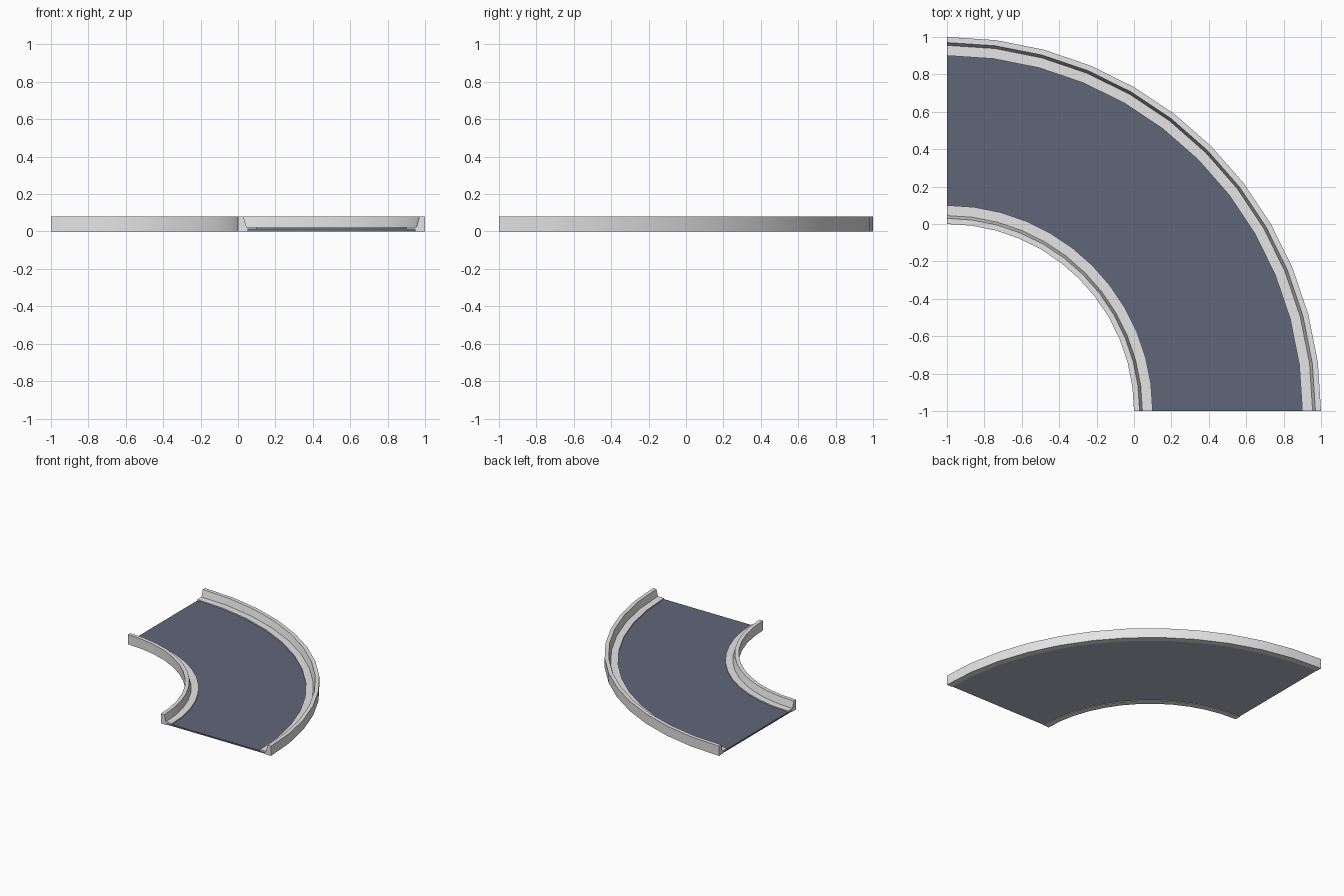
import bpy, bmesh, math

if "Cube" in bpy.data.objects:
    bpy.data.objects.remove(bpy.data.objects["Cube"])

CENTRE = (-1.0, -1.0)   # centre of the quarter turn
SEGMENTS = 12           # facets along the bend


def material(name, rgb):
    m = bpy.data.materials.new(name)
    m.diffuse_color = (*rgb, 1)
    m.use_nodes = True
    m.node_tree.nodes["Principled BSDF"].inputs["Base Color"].default_value = m.diffuse_color
    return m


rail_grey = material("light grey", (0.78, 0.78, 0.78))
belt_blue = material("slate blue", (0.117, 0.133, 0.191))
base_grey = material("lavender grey", (0.45, 0.45, 0.56))


def sweep(name, profile, mat, under=None):
    """Sweep a closed (radius, z) profile through the quarter turn."""
    bm = bmesh.new()
    rings = []
    for i in range(SEGMENTS + 1):
        a = math.pi / 2 * i / SEGMENTS
        rings.append([bm.verts.new((CENTRE[0] + r * math.cos(a),
                                    CENTRE[1] + r * math.sin(a), z))
                      for r, z in profile])
    n = len(profile)
    for a, b in zip(rings, rings[1:]):
        for j in range(n):
            k = (j + 1) % n
            bm.faces.new((a[j], a[k], b[k], b[j]))
    bm.faces.new(rings[0])
    bm.faces.new(rings[-1])
    bmesh.ops.recalc_face_normals(bm, faces=bm.faces)
    mesh = bpy.data.meshes.new(name)
    mesh.materials.append(mat)
    if under:   # downward faces take the underside colour
        mesh.materials.append(under)
        for f in bm.faces:
            f.material_index = int(f.normal.z < -0.5)
    # Smooth along the bend, sharp across the profile
    for f in bm.faces:
        f.smooth = True
    for e in bm.edges:
        e.smooth = e.calc_face_angle(math.pi) < math.radians(12)
    bm.to_mesh(mesh)
    bm.free()
    ob = bpy.data.objects.new(name, mesh)
    bpy.context.collection.objects.link(ob)
    return ob


# Side rail: sloped wall with a flat lip over the belt; offset from outside edge
rail = [(0, 0), (0, 0.08), (0.03, 0.08), (0.045, 0.025),
        (0.10, 0.025), (0.10, 0.016), (0.05, 0.016), (0.05, 0)]
sweep("inner_rail", [(1 + d, z) for d, z in rail], rail_grey)
sweep("outer_rail", [(2 - d, z) for d, z in rail], rail_grey)

# Belt: thin slab tucked under both lips
sweep("belt", [(1.05, 0.004), (1.95, 0.004), (1.95, 0.016), (1.05, 0.016)],
      belt_blue, base_grey)
